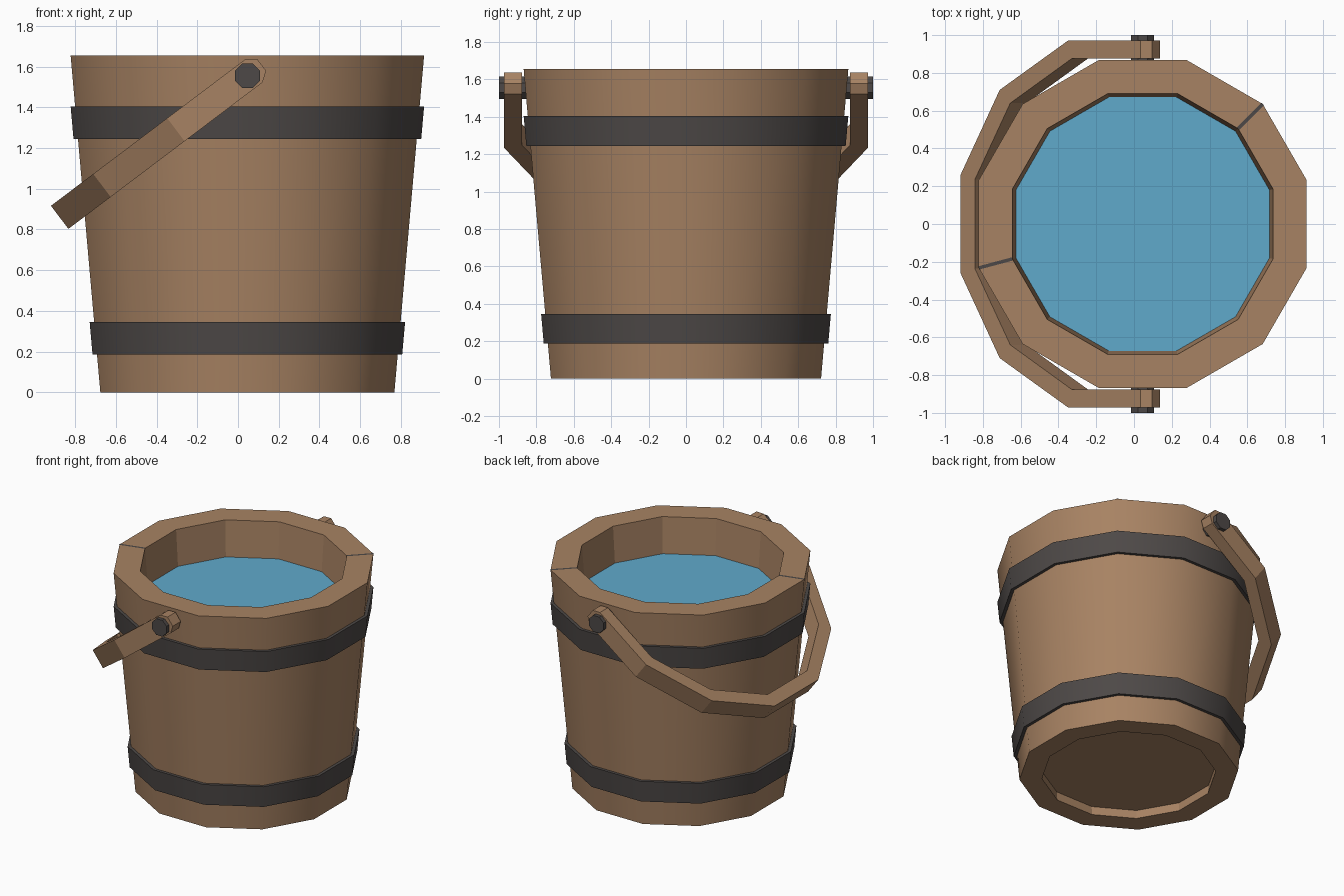
import bpy, bmesh, math
from mathutils import Vector

if "Cube" in bpy.data.objects:
    bpy.data.objects.remove(bpy.data.objects["Cube"])

CX, N = 0.046, 12                      # bucket axis and number of sides
H, A0, A1 = 1.655, 0.722, 0.868        # height, bottom and top apothem
INNER = 0.795                          # inside size relative to outside


def material(name, col):
    m = bpy.data.materials.new(name)
    m.diffuse_color = (*col, 1)
    m.use_nodes = True
    m.node_tree.nodes["Principled BSDF"].inputs["Base Color"].default_value = m.diffuse_color
    return m


wood = material("wood", (0.39, 0.226, 0.125))
iron = material("dark_iron", (0.075, 0.066, 0.063))
blue = material("water_blue", (0.118, 0.40, 0.60))


def apothem(z):
    return A0 + (A1 - A0) * z / H


def corner(a, z, k):
    r = a / math.cos(math.pi / N)
    t = (k + 0.5) * 2 * math.pi / N
    return Vector((CX + r * math.cos(t), r * math.sin(t), z))


def finish(name, bm, mat):
    bmesh.ops.recalc_face_normals(bm, faces=bm.faces)
    me = bpy.data.meshes.new(name)
    bm.to_mesh(me)
    bm.free()
    me.materials.append(mat)
    ob = bpy.data.objects.new(name, me)
    bpy.context.collection.objects.link(ob)
    return ob


def ring_solid(name, profile, mat, smooth=()):
    """Sweep a closed (apothem, z) profile round the axis; listed sides are smooth."""
    bm = bmesh.new()
    rings = [[bm.verts.new(corner(a, z, k)) for k in range(N)] for a, z in profile]
    for i, ra in enumerate(rings):
        rb = rings[(i + 1) % len(rings)]
        for k in range(N):
            j = (k + 1) % N
            f = bm.faces.new((ra[k], ra[j], rb[j], rb[k]))
            f.smooth = i in smooth
    for e in bm.edges:                 # hard rims, soft staves
        e.smooth = abs(e.verts[0].co.z - e.verts[1].co.z) > 1e-4
    return finish(name, bm, mat)


def disc(name, a, z, mat):
    bm = bmesh.new()
    bm.faces.new([bm.verts.new(corner(a, z, k)) for k in range(N)])
    return finish(name, bm, mat)


# Bucket wall
ring_solid("bucket_wall", [(A0, 0), (A1, H), (A1 * INNER, H), (A0 * INNER, 0)], wood, (0,))

# Recessed bottom board
zb = 0.065
ring_a = apothem(zb) * INNER
bm = bmesh.new()
low = [bm.verts.new(corner(ring_a, zb, k)) for k in range(N)]
f = bm.faces.new(low)
ext = bmesh.ops.extrude_face_region(bm, geom=[f])
bmesh.ops.translate(bm, vec=(0, 0, 0.06),
                    verts=[v for v in ext["geom"] if isinstance(v, bmesh.types.BMVert)])
finish("bottom_board", bm, wood)

# Water surface
zw = 1.385
disc("water", apothem(zw) * INNER, zw, blue)

# Iron hoops
for name, z0, z1 in (("lower_hoop", 0.187, 0.345), ("upper_hoop", 1.245, 1.405)):
    p0, p1 = apothem(z0), apothem(z1)
    ring_solid(name, [(p0 + 0.022, z0), (p1 + 0.022, z1), (p1 - 0.02, z1), (p0 - 0.02, z0)],
               iron, (0,))

# Thin dark seams across the rim
for name, k in (("rim_seam_back", 1), ("rim_seam_front", 6)):
    a, b = corner(A1 * INNER, H + 0.001, k), corner(A1, H + 0.001, k)
    side = Vector((a.y - b.y, b.x - a.x, 0)).normalized() * 0.009
    bm = bmesh.new()
    bm.faces.new([bm.verts.new(p) for p in (a - side, b - side, b + side, a + side)])
    finish(name, bm, iron)

# Handle: half a twelve-sided hoop, tilted about the pivot
PIVOT = Vector((CX, 0, 1.555))
D = Vector((-0.798, 0, -0.602))        # along the arms
U = Vector((-0.602, 0, 0.798))         # across the arm width
W = 0.071
outer = [(0.0, 0.972), (0.44, 0.972), (0.895, 0.71), (1.155, 0.26)]
inner = [(0.0, 0.877), (0.415, 0.877), (0.825, 0.64), (1.06, 0.235)]
outer += [(t, -y) for t, y in reversed(outer)]
inner += [(t, -y) for t, y in reversed(inner)]


def handle_point(t, y, w):
    return PIVOT + D * t + U * w + Vector((0, y, 0))


bm = bmesh.new()
secs = [[bm.verts.new(handle_point(*q)) for q in ((*o, W), (*o, -W), (*i, -W), (*i, W))]
        for o, i in zip(outer, inner)]
for s, e in zip(secs, secs[1:]):
    for c in range(4):
        d = (c + 1) % 4
        bm.faces.new((s[c], s[d], e[d], e[c]))
# chamfered ends beyond the pivots
for s, (o, i) in ((secs[0], (0.972, 0.877)), (secs[-1], (-0.972, -0.877))):
    tip = [(-0.04, W), (-0.088, 0.036), (-0.088, -0.036), (-0.04, -W)]
    po = [s[0]] + [bm.verts.new(handle_point(t, o, w)) for t, w in tip] + [s[1]]
    pi = [s[3]] + [bm.verts.new(handle_point(t, i, w)) for t, w in tip] + [s[2]]
    bm.faces.new(po)
    bm.faces.new(pi)
    for n in range(5):
        bm.faces.new((po[n], po[n + 1], pi[n + 1], pi[n]))
finish("handle", bm, wood)

# Octagonal pivot bolts
for name, s in (("front_bolt", -1), ("back_bolt", 1)):
    bm = bmesh.new()
    ends = [[bm.verts.new((CX + 0.066 * math.cos((k + 0.5) * math.pi / 4), s * y,
                           PIVOT.z + 0.066 * math.sin((k + 0.5) * math.pi / 4)))
             for k in range(8)] for y in (0.80, 1.0)]
    for e in ends:
        bm.faces.new(e)
    for k in range(8):
        j = (k + 1) % 8
        bm.faces.new((ends[0][k], ends[0][j], ends[1][j], ends[1][k]))
    finish(name, bm, iron)
